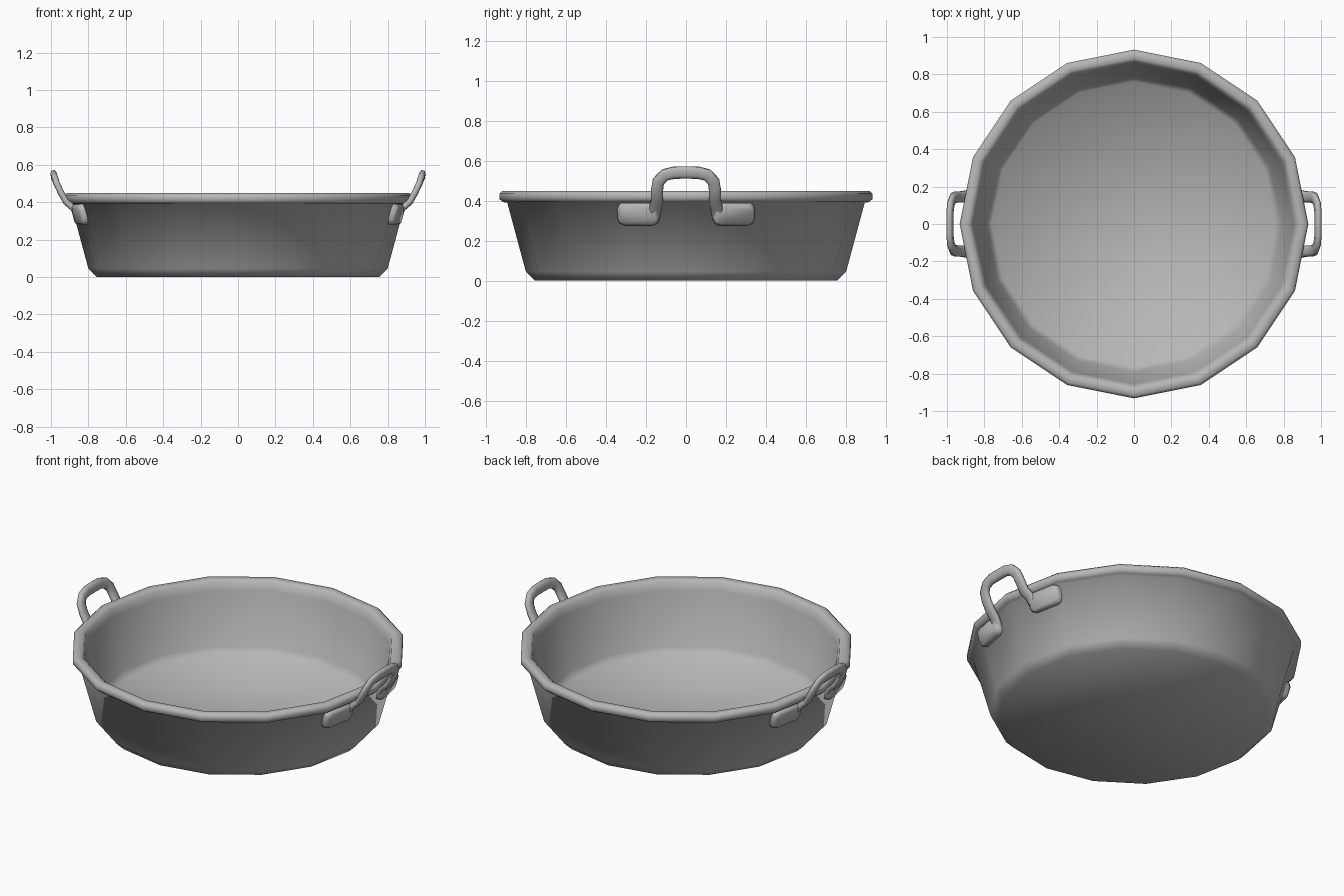
import bpy, bmesh, math
from mathutils import Vector, Matrix

if "Cube" in bpy.data.objects:
    bpy.data.objects.remove(bpy.data.objects["Cube"])

SIDES = 16

# Dark grey metal
metal = bpy.data.materials.new("dark_grey_metal")
metal.diffuse_color = (0.47, 0.47, 0.47, 1)
metal.use_nodes = True
metal.node_tree.nodes["Principled BSDF"].inputs["Base Color"].default_value = metal.diffuse_color


def finish(bm, name, angle=80):
    bmesh.ops.recalc_face_normals(bm, faces=bm.faces)
    me = bpy.data.meshes.new(name)
    bm.to_mesh(me)
    bm.free()
    me.materials.append(metal)
    ob = bpy.data.objects.new(name, me)
    bpy.context.collection.objects.link(ob)
    bpy.ops.object.select_all(action='DESELECT')
    ob.select_set(True)
    bpy.context.view_layer.objects.active = ob
    bpy.ops.object.shade_smooth_by_angle(angle=math.radians(angle))
    return ob


def mirror_xy(ob):
    m = ob.modifiers.new("mirror", 'MIRROR')
    m.use_axis = (True, True, False)
    m.merge_threshold = 0.001


def bridge(bm, a, b):
    n = len(a)
    for i in range(n):
        bm.faces.new((a[i], a[(i + 1) % n], b[(i + 1) % n], b[i]))


# Pan body: (radius, z) profile from the underside, over the rim, to the inner floor
profile = [(0.755, 0.0), (0.800, 0.045), (0.893, 0.39),
           (0.915, 0.393), (0.932, 0.408), (0.932, 0.435), (0.918, 0.448),
           (0.885, 0.448), (0.868, 0.435), (0.855, 0.39),
           (0.790, 0.075), (0.760, 0.035)]
bm = bmesh.new()
rings = []
for r, z in profile:
    rings.append([bm.verts.new((r * math.cos(math.tau * i / SIDES),
                                r * math.sin(math.tau * i / SIDES), z))
                  for i in range(SIDES)])
for a, b in zip(rings, rings[1:]):
    bridge(bm, a, b)
bm.faces.new(rings[0])
bm.faces.new(rings[-1])
finish(bm, "pan_body")

# Handle loop: half an arch swept with a flattened octagon, mirrored to both sides
path = [Vector(p) for p in (
    (0.848, 0.163, 0.312), (0.882, 0.152, 0.37), (0.920, 0.145, 0.402),
    (0.946, 0.145, 0.45), (0.967, 0.138, 0.495), (0.979, 0.108, 0.528),
    (0.984, 0.06, 0.540), (0.984, 0.0, 0.541))]
slopes = [0.6, 0.7, 0.6, 0.42, 0.35, 0.22, 0.18, 0.18]
bm = bmesh.new()
rings = []
for k, p in enumerate(path):
    if k == len(path) - 1:
        t = Vector((0, -1, 0))
    else:
        t = (path[k + 1] - path[max(k - 1, 0)]).normalized()
    n = Vector((1, 0, -slopes[k]))
    n = (n - t * n.dot(t)).normalized()
    b = t.cross(n)
    rings.append([bm.verts.new(p + n * u * 0.017 + b * v * 0.030)
                  for u, v in ((1, .5), (.5, 1), (-.5, 1), (-1, .5),
                               (-1, -.5), (-.5, -1), (.5, -1), (1, -.5))])
for a, b in zip(rings, rings[1:]):
    bridge(bm, a, b)
bm.faces.new(rings[0])
mirror_xy(finish(bm, "handle_loops"))

# Handle pads: rounded plates lying on the sloped wall facets
bm = bmesh.new()
bmesh.ops.create_cube(bm, size=1)
bmesh.ops.scale(bm, vec=(0.05, 0.210, 0.114), verts=bm.verts)
long_edges = [e for e in bm.edges
              if abs(e.verts[0].co.x - e.verts[1].co.x) > 0.01]
bmesh.ops.bevel(bm, geom=long_edges, offset=0.032, segments=2, profile=0.5,
                affect='EDGES')
outer = [e for e in bm.edges if all(v.co.x > 0.02 for v in e.verts)]
bmesh.ops.bevel(bm, geom=outer, offset=0.014, segments=1, affect='EDGES')
bm.transform(Matrix.Translation((0.842, 0.238, 0.335))
             @ Matrix.Rotation(math.radians(11.25), 4, 'Z')
             @ Matrix.Rotation(math.radians(15), 4, 'Y'))
mirror_xy(finish(bm, "handle_pads"))
